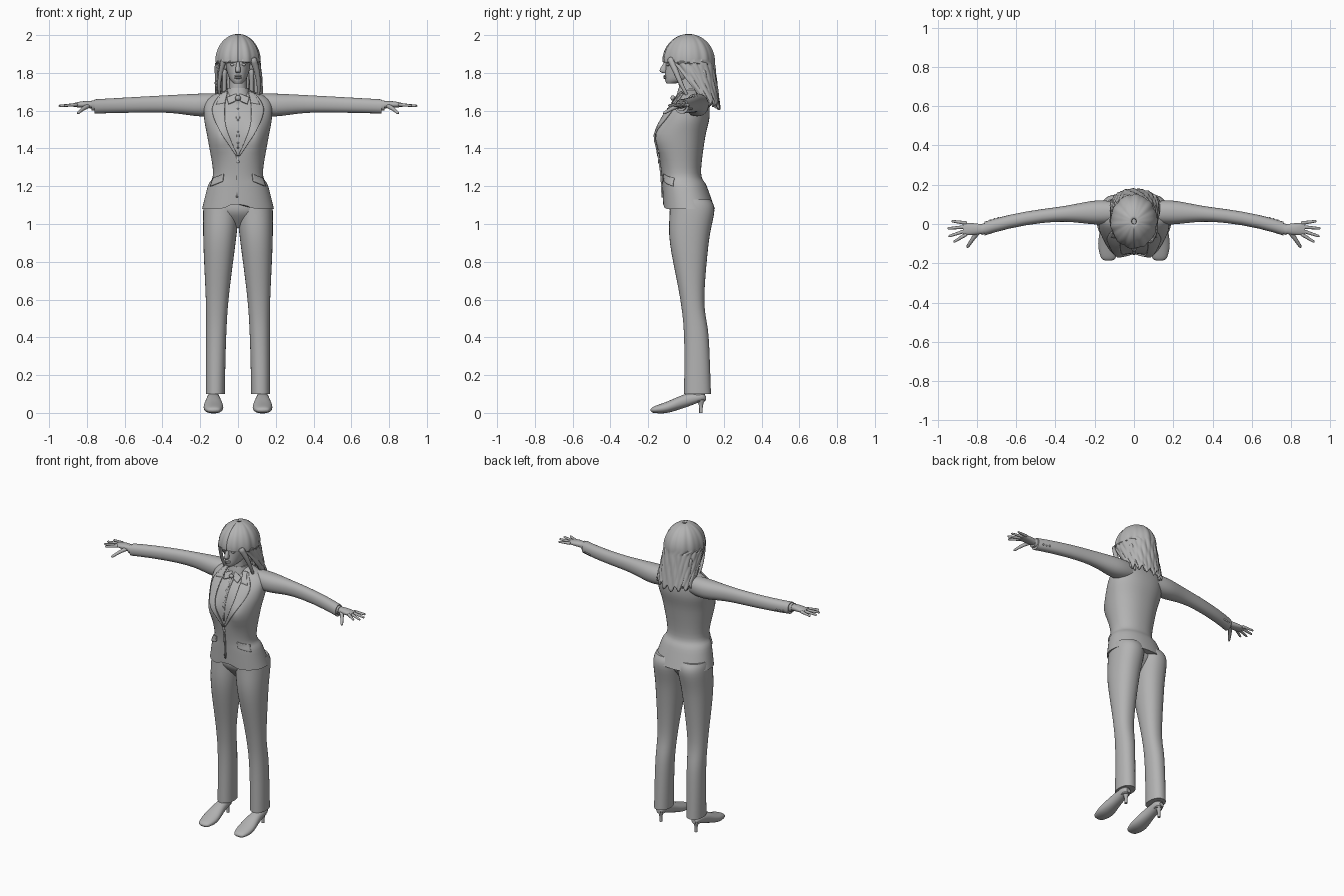
import bpy, bmesh, math
from math import sin, cos, pi, exp, radians
from mathutils import Vector

if "Cube" in bpy.data.objects:
    bpy.data.objects.remove(bpy.data.objects["Cube"])

grey = bpy.data.materials.new("neutral_grey")
grey.use_nodes = True
grey.diffuse_color = (.45, .45, .45, 1)
grey.node_tree.nodes["Principled BSDF"].inputs["Base Color"].default_value = grey.diffuse_color
made = []


def loft(name, rings, mirror=False, closed=True, thickness=0):
    """Skin a row of point rings; open strips get a thickness instead of caps."""
    bm = bmesh.new()
    rows = [[bm.verts.new(point) for point in ring] for ring in rings]
    count = len(rows[0])
    for upper, lower in zip(rows, rows[1:]):
        for i in range(count if closed else count - 1):
            j = (i + 1) % count
            bm.faces.new((upper[i], upper[j], lower[j], lower[i]))
    if closed:
        bm.faces.new(rows[0])
        bm.faces.new(rows[-1])
    bmesh.ops.recalc_face_normals(bm, faces=bm.faces)
    mesh = bpy.data.meshes.new(name)
    bm.to_mesh(mesh)
    bm.free()
    mesh.materials.append(grey)
    part = bpy.data.objects.new(name, mesh)
    bpy.context.collection.objects.link(part)
    if thickness:
        solid = part.modifiers.new("thickness", "SOLIDIFY")
        solid.thickness, solid.offset = thickness, 0
    if mirror:
        part.modifiers.new("mirror", "MIRROR").use_mirror_merge = False
    made.append(part)


def smooth(rows, steps=5):
    """Catmull-Rom interpolation between rows of numbers."""
    out = []
    for i in range(len(rows) - 1):
        before, after = rows[max(i - 1, 0)], rows[min(i + 2, len(rows) - 1)]
        for step in range(steps):
            t = step / steps
            out.append([a + t / 2 * (b - p + t * (2*p - 5*a + 4*b - q + t * (3*(a - b) + q - p)))
                        for p, a, b, q in zip(before, rows[i], rows[i + 1], after)])
    return out + [list(rows[-1])]


def signed_power(value, power):
    return math.copysign(abs(value) ** power, value)


def tube(name, axis, rows, bend=lambda v: v, mirror=False, squareness=2.2, sides=32):
    """Superellipse sections (position, half width, low, high) along an axis."""
    rings = []
    for along, half, low, high in smooth(rows):
        ring = []
        for i in range(sides):
            angle = 2 * pi * i / sides
            a = half * signed_power(cos(angle), 2 / squareness)
            b = (low + high) / 2 + (high - low) / 2 * signed_power(sin(angle), 2 / squareness)
            ring.append(bend(Vector({"x": (along, a, b), "y": (a, along, b), "z": (a, b, along)}[axis])))
        rings.append(ring)
    loft(name, rings, mirror)


def limb(name, path, thick, thin, mirror=False, sides=10):
    """Round tapered tube through a few points, with soft ends."""
    points = [Vector(p) for p in smooth(path)]
    last = len(points) - 1
    rings = []
    for i, point in enumerate(points):
        turn = (points[min(i + 1, last)] - points[max(i - 1, 0)]).to_track_quat("Z", "Y")
        radius = (thick + (thin - thick) * i / last) * (.5 if i in (0, last) else 1)
        angles = [2 * pi * j / sides for j in range(sides)]
        rings.append([point + turn @ Vector((radius * cos(a), radius * sin(a), 0)) for a in angles])
    loft(name, rings, mirror)


def blob(name, centre, width, depth, height, mirror=False):
    """Small ellipsoid."""
    rows = []
    for i in range(7):
        round_off = max(sin(pi * i / 6), .05)
        rows.append((-height * cos(pi * i / 6), width * round_off, -depth * round_off, depth * round_off))
    tube(name, "z", rows, lambda v: v + Vector(centre), mirror, 2, 12)


# Jacket body
TORSO = [(1.08, .19, -.12, .153), (1.2, .16, -.125, .11), (1.27, .132, -.13, .08),
         (1.45, .16, -.15, .1), (1.57, .18, -.12, .125), (1.66, .165, -.05, .115),
         (1.71, .06, -.02, .08)]
FINE_TORSO = smooth(TORSO, 40)


def shape_jacket(v):
    """Swell the chest and cut the hem back at the front opening."""
    if v.y < 0:
        swell = exp(-((abs(v.x) - .1) / .05) ** 2 - ((v.z - 1.46) / .08) ** 2)
        v.y -= .03 * swell * min(1, -v.y / .08)
        v.z += .04 * exp(-(v.x / .05) ** 2) * max(0, 1.1 - v.z) / .02
    return v


def jacket_front(x, z, lift):
    """Point just off the front of the jacket."""
    _, half, low, high = min(FINE_TORSO, key=lambda row: abs(row[0] - z))
    bulge = max(0, 1 - abs(x / half) ** 2.2) ** (1 / 2.2)
    v = shape_jacket(Vector((x, (low + high) / 2 - (high - low) / 2 * bulge, z)))
    v.y -= lift
    return v


def panel(name, rows, lift=.003, slope=0, mirror=True):
    """Thin cloth on the jacket front; rows are (height, inner x, outer x)."""
    rings = []
    for z, inner, outer in smooth(rows):
        across = [inner + (outer - inner) * i / 8 for i in range(9)]
        rings.append([jacket_front(x, z - slope * (x - inner), lift) for x in across])
    loft(name, rings, mirror, False, .009)


tube("jacket_body", "z", TORSO, shape_jacket, sides=56)
panel("lapel", [(1.69, .06, .09), (1.61, .07, .135), (1.5, .06, .1), (1.36, 0, .01)], .006)
panel("jacket_collar", [(1.7, .055, .08), (1.64, .07, .115)], .009, .2)
panel("jacket_front_edge", [(1.36, -.01, 0), (1.14, -.01, 0)], mirror=False)
panel("pocket_flap", [(1.265, .075, .13), (1.225, .08, .145)], slope=.4)
panel("shirt_placket", [(1.66, 0, .012), (1.4, 0, .005)], 0)
panel("shirt_collar_wing", [(1.69, .005, .06), (1.65, .015, .05)], .01, .4)
for i in range(4):
    blob("shirt_button", jacket_front(0, 1.61 - .06 * i, .005), .005, .003, .005)
blob("jacket_button", jacket_front(0, 1.33, .006), .008, .004, .008)
blob("collar_knot", (0, -.07, 1.667), .015, .012, .014)
tube("shirt_collar", "z", [(1.66, .07, -.055, .09), (1.72, .055, -.04, .07)])


# Sleeves sweep forward towards the wrist
def sweep_forward(v):
    return v + Vector((0, .06 - .19 * v.x ** 3, 0))


tube("sleeve", "x", [(.1, .055, 1.58, 1.69), (.2, .06, 1.57, 1.69), (.4, .037, 1.59, 1.68),
                     (.76, .035, 1.585, 1.66)], sweep_forward, True)
tube("shirt_cuff", "x", [(.73, .028, 1.6, 1.655), (.775, .028, 1.6, 1.655)], sweep_forward, True)
for i in range(3):
    button = sweep_forward(Vector((.69 + .02 * i, .033, 1.61)))
    blob("sleeve_button", button, .006, .005, .006, True)

# Hands
tube("palm", "x", [(.74, .02, 1.61, 1.65), (.82, .03, 1.615, 1.65), (.87, .03, 1.62, 1.64)],
     lambda v: v + Vector((0, -.026, 0)), True)
for i, finger in enumerate(("index", "middle", "ring", "little")):
    root = Vector((.85, -.05 + .018 * i, 1.632))
    spread = -.55 + .23 * i
    reach = (.11 - .02 * abs(i - 1.5)) * Vector((cos(spread), sin(spread), -.07))
    limb(finger + "_finger", [root, root + reach / 2, root + reach], .01, .006, True)
limb("thumb", [(.785, -.03, 1.63), (.82, -.075, 1.61), (.85, -.12, 1.585)], .014, .007, True)

# Trousers: the legs lean outwards to the feet
tube("trouser_leg", "z", [(1.13, .09, -.08, .13), (1.07, .095, -.086, .15), (.9, .085, -.085, .12),
                          (.6, .06, -.03, .097), (.4, .053, -.01, .12), (.1, .05, -.01, .132)],
     lambda v: v + Vector((.12 - .027 * v.z ** 2, 0, 0)), True)
tube("trouser_seat", "z", [(1.13, .16, -.085, .11), (1.06, .15, -.083, .11), (.98, .03, -.02, .05)])


# Heeled shoes
def to_foot(v):
    return v + Vector((.13, 0, 0))


tube("ankle", "z", [(.06, .025, .03, .1), (.14, .03, .02, .1)], to_foot, True)
tube("shoe", "y", [(-.187, .015, .01, .02), (-.17, .038, 0, .034), (-.1, .052, 0, .06),
                   (0, .038, .03, .1), (.08, .03, .06, .105), (.105, .015, .065, .09)], to_foot, True)
tube("heel", "z", [(0, .009, .07, .088), (.04, .01, .068, .09), (.08, .024, .05, .104)], to_foot, True)

# Head and face
tube("neck", "z", [(1.66, .055, -.04, .08), (1.71, .047, -.038, .065), (1.8, .047, -.04, .075)])
tube("head", "z", [(1.743, .02, -.103, -.06), (1.77, .045, -.111, .04), (1.84, .065, -.107, .11),
                   (1.93, .062, -.1, .11), (1.97, .035, -.06, .08)], squareness=2.1)
tube("nose", "z", [(1.8, .01, -.125, -.1), (1.815, .014, -.14, -.1), (1.865, .006, -.11, -.1)], sides=14)
for lip, z in (("upper", 1.783), ("lower", 1.774)):
    blob(lip + "_lip", (0, -.11, z), .02, .01, .006)
blob("eye", (.028, -.093, 1.843), .014, .01, .007, True)
limb("eyebrow", [(.012, -.106, 1.86), (.03, -.1, 1.865), (.05, -.083, 1.86)], .004, .003, True)


# Hair: a full dome down to the fringe, then a curtain open at the face
def hair_ring(z, half, low, high, sweep, fall):
    ring = []
    for i in range(97):
        u = i / 48 - 1
        angle = radians(sweep) * u
        strand = 1 + .018 * sin(31 * u + 9 * fall) + .012 * sin(53 * u - 4 * fall)
        fuller_left = 1 + .12 * fall * (u > 0)
        ragged = fall ** 4 * (.018 * sin(23 * u) + .03 * abs(u))
        ring.append((half * strand * fuller_left * sin(angle),
                     (low + high) / 2 + (high - low) / 2 * strand * cos(angle), z + ragged))
    return ring


rings = []
for i in range(1, 16):
    size, rise = sin(pi * i / 30), cos(pi * i / 30)
    rings.append(hair_ring(1.86 + .14 * rise, .113 * size, .013 - .132 * size, .013 + .132 * size, 180, 0))
for i in range(16):
    fall = i / 15
    rings.append(hair_ring(1.85 - .23 * fall, .115, -.115 + .145 * fall, .145 + .03 * fall,
                           125 - 33 * fall, fall))
loft("hair_shell", rings, closed=False, thickness=.012)

# Loose locks beside the face and along the ends
for name, side, size in (("left_lock", 1.1, .02), ("right_lock", -1, .015)):
    limb(name, [(.07 * side, -.085, 1.88), (.09 * side, -.055, 1.81), (.1 * side, -.02, 1.73),
                (.095 * side, .02, 1.655)], size, .006)
for i in range(9):
    x = (i - 4) * .024
    y = .165 - 5 * x * x
    limb("back_lock", [(x, y - .03, 1.82), (x, y - .01, 1.72), (x, y + .005, 1.62 + .012 * (i % 2))],
         .015, .007)

# Smooth shading with crisp edges
for part in made:
    part.select_set(True)
bpy.context.view_layer.objects.active = made[0]
bpy.ops.object.shade_smooth_by_angle(angle=radians(45))
